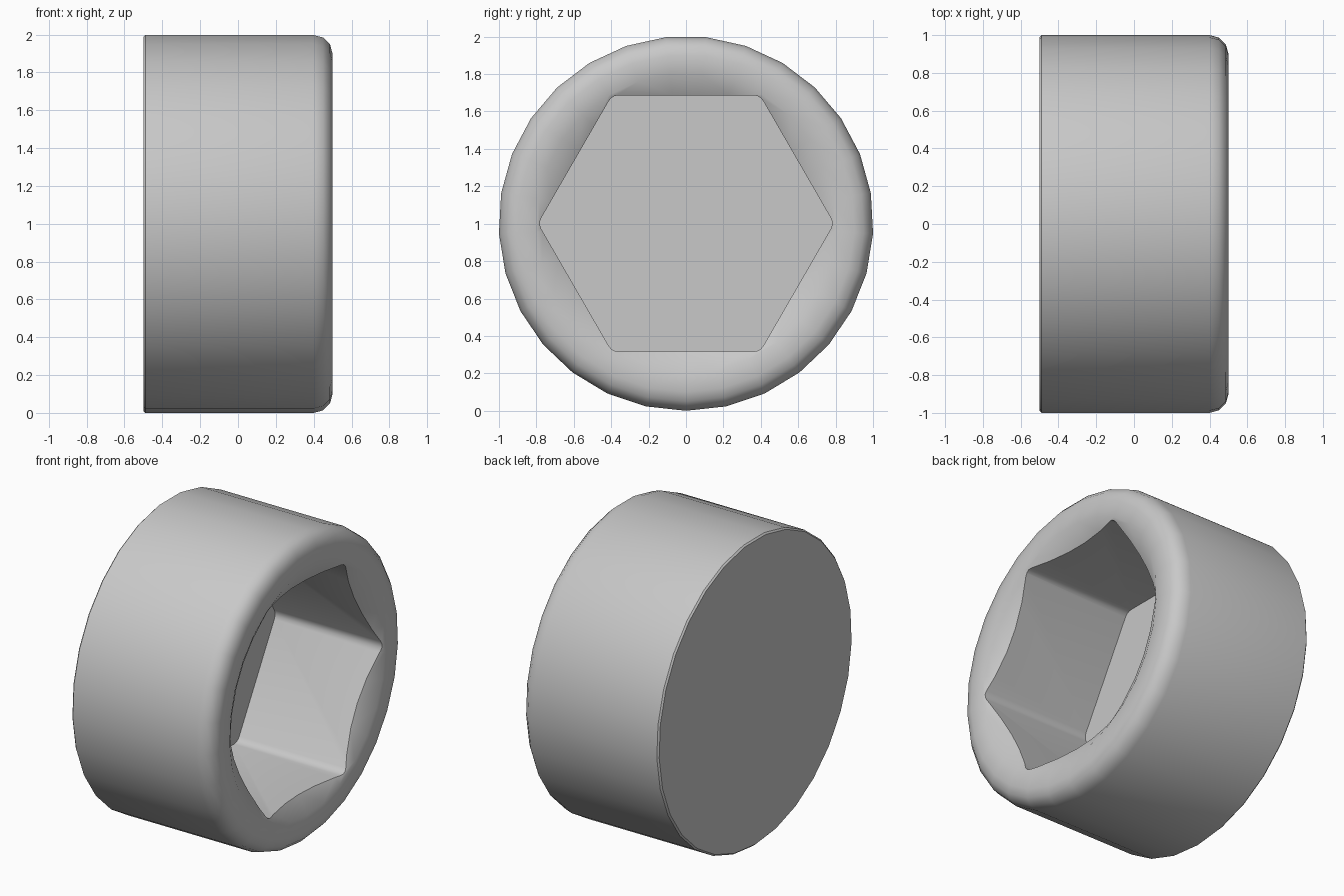
import bpy, bmesh, math

cube = bpy.data.objects.get("Cube")
if cube:
    bpy.data.objects.remove(cube, do_unlink=True)

SIDES = 29
R = 1.0015          # outer radius, also the height of the axis
FILLET = 0.1
APOTHEM = 0.685     # half the width across the socket flats
FLOOR = -0.28       # socket floor position along x
CORNER = 0.06       # rounding of the socket corners


def make_object(name, bm):
    bmesh.ops.recalc_face_normals(bm, faces=bm.faces)
    mesh = bpy.data.meshes.new(name)
    bm.to_mesh(mesh)
    bm.free()
    obj = bpy.data.objects.new(name, mesh)
    bpy.context.collection.objects.link(obj)
    return obj


def lathe_x(name, profile):
    """Turn (x, radius) points about the x axis; capped at both ends."""
    bm = bmesh.new()
    rings = []
    for x, r in profile:
        ring = []
        for i in range(SIDES):
            a = math.tau * i / SIDES
            ring.append(bm.verts.new((x, r * math.sin(a), R - r * math.cos(a))))
        rings.append(ring)
    for a, b in zip(rings, rings[1:]):
        for i in range(SIDES):
            j = (i + 1) % SIDES
            bm.faces.new((a[i], a[j], b[j], b[i]))
    bm.faces.new(rings[0])
    bm.faces.new(rings[-1])
    return make_object(name, bm)


def hex_prism(name, x0, x1):
    """Hexagon with rounded corners, extruded along x."""
    bm = bmesh.new()
    centre = (APOTHEM - CORNER) / math.cos(math.pi / 6)
    ring = []
    for k in range(6):
        a = k * math.pi / 3
        for step in range(4):
            b = a + math.radians(-30 + 20 * step)
            y = centre * math.cos(a) + CORNER * math.cos(b)
            z = centre * math.sin(a) + CORNER * math.sin(b)
            ring.append(bm.verts.new((x0, y, R + z)))
    face = bm.faces.new(ring)
    new = bmesh.ops.extrude_face_region(bm, geom=[face])["geom"]
    verts = [v for v in new if isinstance(v, bmesh.types.BMVert)]
    bmesh.ops.translate(bm, verts=verts, vec=(x1 - x0, 0, 0))
    return make_object(name, bm)


# Round head: small back edge break, front fillet, countersunk mouth
profile = [(-0.5, R - 0.01), (-0.49, R)]
for i in range(4):
    t = math.radians(30 * i)
    profile.append((0.5 - FILLET + FILLET * math.sin(t),
                    R - FILLET + FILLET * math.cos(t)))
profile += [(0.5, 0.8), (0.387, 0.6)]
head = lathe_x("socket_head", profile)

# Hexagonal socket
cutter = hex_prism("socket_cutter", FLOOR, 0.8)
cutter.hide_render = True
cut = head.modifiers.new("socket", "BOOLEAN")
cut.operation = "DIFFERENCE"
cut.solver = "EXACT"
cut.object = cutter

bpy.ops.object.select_all(action="DESELECT")
head.select_set(True)
bpy.context.view_layer.objects.active = head
bpy.ops.object.modifier_apply(modifier=cut.name)
bpy.data.objects.remove(cutter, do_unlink=True)

# Plain grey metal
grey = bpy.data.materials.new("plain_grey")
grey.use_nodes = True
colour = (0.58, 0.58, 0.58, 1)
grey.diffuse_color = colour
grey.node_tree.nodes["Principled BSDF"].inputs["Base Color"].default_value = colour
head.data.materials.clear()
head.data.materials.append(grey)
bpy.ops.object.shade_smooth_by_angle(angle=math.radians(35))
